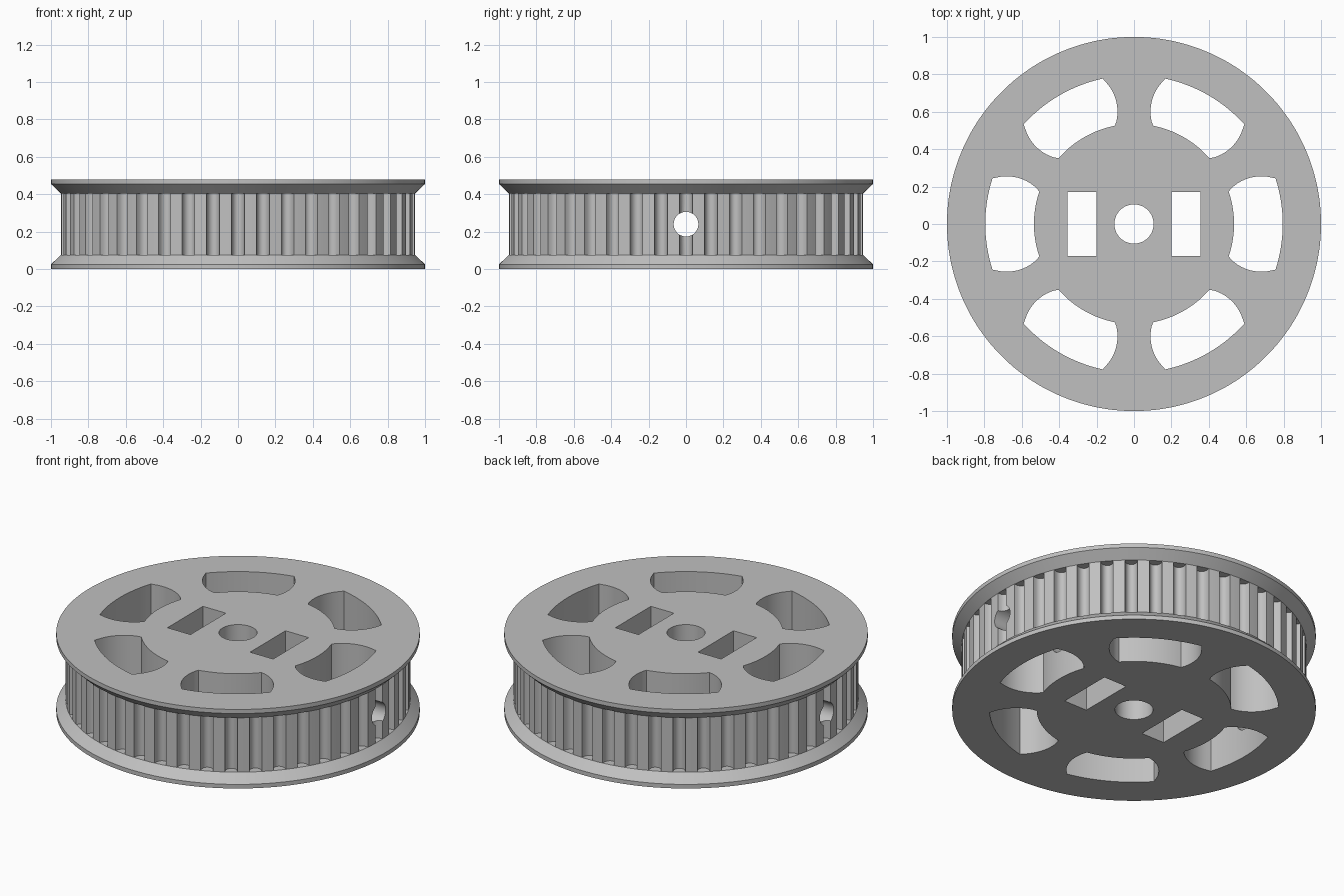
import bpy, bmesh, math
from math import sin, cos, pi, radians
from mathutils import Matrix

cube = bpy.data.objects.get("Cube")
if cube:
    bpy.data.objects.remove(cube, do_unlink=True)

HEIGHT, RIM_R, DRUM_R = 0.48, 1.0, 0.948
LIP, DRUM_LOW = 0.025, 0.075
TEETH, GROOVE_DEPTH, GROOVE_HALF = 44, 0.05, 0.26

grey = bpy.data.materials.new("plain grey")
grey.use_nodes = True
colour = (0.53, 0.53, 0.53, 1)
grey.diffuse_color = colour
grey.node_tree.nodes["Principled BSDF"].inputs["Base Color"].default_value = colour


def make_object(name, bm):
    bmesh.ops.recalc_face_normals(bm, faces=bm.faces)
    mesh = bpy.data.meshes.new(name)
    bm.to_mesh(mesh)
    bm.free()
    mesh.materials.append(grey)
    obj = bpy.data.objects.new(name, mesh)
    bpy.context.collection.objects.link(obj)
    return obj


def add_prism(bm, outline, low, high):
    rings = [[bm.verts.new((x, y, z)) for x, y in outline] for z in (low, high)]
    bm.faces.new(rings[0][::-1])
    bm.faces.new(rings[1])
    bridge(bm, *rings)


def bridge(bm, a, b):
    n = len(a)
    for i in range(n):
        j = (i + 1) % n
        bm.faces.new((a[i], a[j], b[j], b[i]))


def arc(cx, cy, r, start, end, steps):
    angles = [start + (end - start) * i / steps for i in range(steps + 1)]
    return [(cx + r * cos(a), cy + r * sin(a)) for a in angles]


# Toothed outline: rounded grooves, as (angle, groove depth) samples
samples = []
for tooth in range(TEETH):
    for i in range(9):
        a = -pi / 2 + pi * i / 8
        depth = GROOVE_DEPTH * max(cos(a), 0) ** 0.8
        samples.append((tooth + GROOVE_HALF * sin(a), depth if 0 < i < 8 else 0))
    samples += [(tooth + 0.42, 0), (tooth + 0.58, 0)]

# Pulley body: two bevelled flanges around the toothed drum
profile = [(RIM_R, 0, 0), (RIM_R, LIP, 0), (DRUM_R, DRUM_LOW, 0), (DRUM_R, DRUM_LOW, 1)]
profile += [(r, HEIGHT - z, g) for r, z, g in reversed(profile)]
# the upper drum edge sits a touch lower than the mirrored one
bm = bmesh.new()
rings = []
for radius, z, grooved in profile:
    ring = []
    for t, depth in samples:
        a, r = 2 * pi * t / TEETH, radius - depth * grooved
        ring.append(bm.verts.new((r * cos(a), r * sin(a), z)))
    rings.append(ring)
for low, high in zip(rings, rings[1:]):
    bridge(bm, low, high)
bm.faces.new(rings[0][::-1])
bm.faces.new(rings[-1])
bmesh.ops.remove_doubles(bm, verts=bm.verts, dist=0.0001)
pulley = make_object("toothed_pulley", bm)

# Vertical cutters: six windows, two slots and the bore
bm = bmesh.new()
INNER_R, OUTER_R, SIDE_R = 0.535, 0.795, 0.231
inner = math.atan2(0.173, 0.506)
outer = math.atan2(0.244, 0.757)
side = arc(0.68, 0.024, SIDE_R, radians(71), radians(139), 12)
upper = side[1:-1]
window = arc(0, 0, OUTER_R, -outer, outer, 16) + upper
window += arc(0, 0, INNER_R, inner, -inner, 16) + [(x, -y) for x, y in reversed(upper)]
for k in range(6):
    c, s = cos(k * pi / 3), sin(k * pi / 3)
    add_prism(bm, [(x * c - y * s, x * s + y * c) for x, y in window], -0.1, 0.6)
for sx in (-1, 1):
    slot = [(0.2, -0.17), (0.355, -0.17), (0.355, 0.17), (0.2, 0.17)]
    add_prism(bm, [(sx * x, y) for x, y in slot], -0.1, 0.6)
add_prism(bm, arc(0, 0, 0.105, 0, 2 * pi, 48)[:-1], -0.1, 0.6)
openings = make_object("opening_cutter", bm)

# Cross hole cutter running side to side
bm = bmesh.new()
bmesh.ops.create_cone(bm, cap_ends=True, segments=40, radius1=0.066, radius2=0.066, depth=2.4,
                      matrix=Matrix.Translation((0, 0, HEIGHT / 2)) @ Matrix.Rotation(pi / 2, 4, 'Y'))
cross_hole = make_object("cross_hole_cutter", bm)

bpy.ops.object.select_all(action='DESELECT')
bpy.context.view_layer.objects.active = pulley
pulley.select_set(True)
for cutter in (openings, cross_hole):
    cutter.hide_render = True
    cut = pulley.modifiers.new(cutter.name, 'BOOLEAN')
    cut.operation, cut.solver, cut.object = 'DIFFERENCE', 'EXACT', cutter
    bpy.ops.object.modifier_apply(modifier=cut.name)
    bpy.data.objects.remove(cutter, do_unlink=True)

bpy.ops.object.shade_smooth_by_angle(angle=radians(32))
